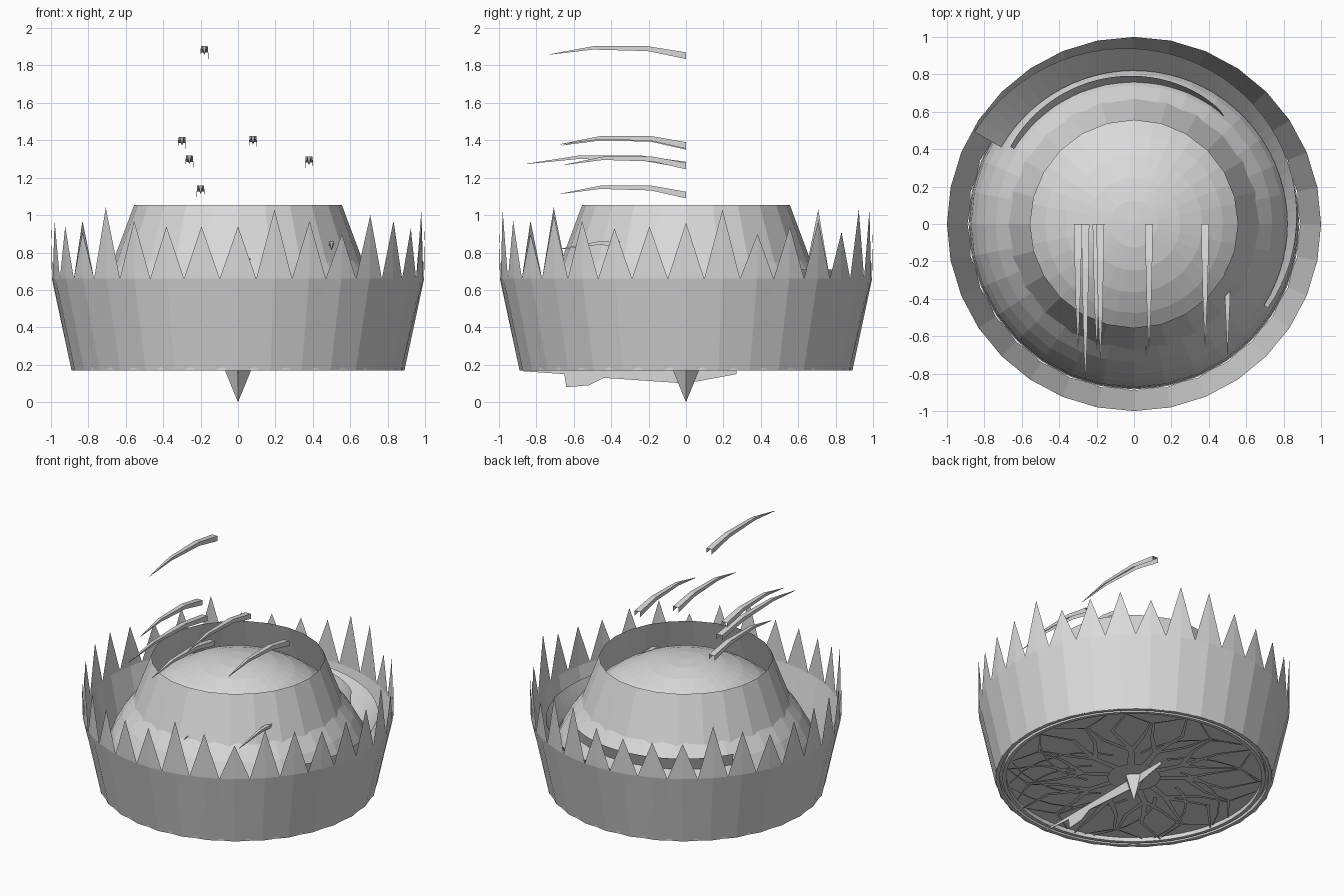
import bpy, bmesh, random
from math import sin, cos, pi, radians
from mathutils import Vector

random.seed(4)
cube = bpy.data.objects.get("Cube")
if cube:
    bpy.data.objects.remove(cube, do_unlink=True)

SHADE = (0.7, 0.7, 0.7, 1)
light_grey = bpy.data.materials.new("light_grey")
light_grey.use_nodes = True
light_grey.diffuse_color = SHADE
light_grey.node_tree.nodes["Principled BSDF"].inputs["Base Color"].default_value = SHADE


def build(name, bm, facing=0):
    """Make an object; facing 1 or -1 turns every face up or down."""
    bmesh.ops.remove_doubles(bm, verts=bm.verts, dist=0.0005)
    bmesh.ops.recalc_face_normals(bm, faces=bm.faces)
    bm.normal_update()
    if facing:
        bmesh.ops.reverse_faces(bm, faces=[f for f in bm.faces if f.normal.z * facing < 0])
    me = bpy.data.meshes.new(name)
    bm.to_mesh(me)
    bm.free()
    me.materials.append(light_grey)
    ob = bpy.data.objects.new(name, me)
    bpy.context.scene.collection.objects.link(ob)
    return ob


def polar(r, a, z):
    return (r * cos(a), r * sin(a), z)


def skin(bm, rows, closed=False):
    """Join equally long point rows with faces; closed joins each row's ends."""
    grid = [[bm.verts.new(p) for p in row] for row in rows]
    for a, b in zip(grid, grid[1:]):
        n = len(a)
        for i in range(n if closed else n - 1):
            j = (i + 1) % n
            bm.faces.new((a[i], a[j], b[j], b[i]))


def loft(name, rows, closed=False, facing=0):
    bm = bmesh.new()
    skin(bm, rows, closed)
    return build(name, bm, facing)


def lathe(name, profile, steps, facing=0):
    rows = [[polar(r, 2 * pi * i / steps, z) for i in range(steps)] for r, z in profile]
    return loft(name, rows, True, facing)


# Outer wall with a crown of pointed staves
COUNT, BASE = 32, 0.17
tips = [0.94, 1.03, 0.97, 0.9, 1.0, 0.97, 0.93, 0.94, 0.96, 1.03, 0.9]
tips += [random.choice((0.91, 0.94, 0.97, 1.03)) for _ in range(17)]
tips += [1.04, 0.97, 0.94, 0.94]
bm = bmesh.new()
step = 2 * pi / COUNT
for k, tip in enumerate(tips):
    a = k * step - pi / 2
    low = [bm.verts.new(polar(0.89 - 0.01 * abs(s), a + s * step / 2, BASE)) for s in (-1, 0, 1)]
    high = [bm.verts.new(polar(0.995, a + s * step / 2, 0.66)) for s in (-1, 0, 1)]
    top = bm.verts.new(polar(1.0, a, tip))
    for i in (0, 1):
        bm.faces.new((low[i], low[i + 1], high[i + 1], high[i]))
        bm.faces.new((high[i], high[i + 1], top))
build("spiked_wall", bm)

# Dome and the open collar around its crown
RINGS = 11
lathe("dome", [(0.88 * cos(t * pi / 2 / RINGS), BASE + 0.02 + 0.86 * sin(t * pi / 2 / RINGS))
               for t in range(RINGS + 1)], 32)
lathe("collar", [(0.555, 1.055), (0.68, 0.72)], 24)


# Curved waves sweeping round the dome
def wave(name, start, end, inner, outer, z_in, z_out, taper):
    rows = []
    for i in range(41):
        t = i / 40
        a = radians(start + (end - start) * t)
        w = taper(t)
        rows.append([polar(inner + (outer - inner) * w * s, a, z_in + (z_out - z_in) * s)
                     for s in (0, 0.5, 1)])
    loft(name, rows)


wave("large_wave", 150, -32, 0.82, 0.985, 0.51, 0.645, lambda t: 1 - 0.85 * t)
wave("small_wave", 148, 50, 0.75, 0.795, 0.60, 0.71, lambda t: abs(sin(pi * (0.15 + 0.85 * t))) ** 0.5)


# Flying blades: bowed channels, open below, pointed at the front
def blade(x, z, length):
    shape = ((0, 0.021, -0.035, 0), (0.28, 0.018, 0.007, 0.033),
             (0.68, 0.011, 0.015, 0.033), (1, 0.001, -0.012, -0.01))
    rows = []
    for t, w, lo, hi in shape:
        rows.append([(x + s * w, -length * t, z + h)
                     for s, h in ((-1, lo), (-1, hi), (1, hi), (1, lo))])
    loft("flying_blade", rows)


for x, z, length in ((-0.18, 1.87, 0.73), (-0.3, 1.385, 0.66), (0.08, 1.39, 0.67),
                     (-0.26, 1.285, 0.85), (0.38, 1.28, 0.65), (-0.2, 1.125, 0.67),
                     (0.5, 0.825, 0.7), (0.065, 0.77, 0.7)):
    blade(x, z, length)

# Underside: floor, rim rings and hub
lathe("floor", [(0, 0.2), (0.88, 0.2)], 64, -1)
for r in (0.872, 0.83):
    lathe("rim_ring", [(r - 0.012, 0.2), (r - 0.012, 0.172), (r + 0.012, 0.172), (r + 0.012, 0.2)], 64)
lathe("hub", [(0, 0.175), (0.17, 0.175)], 24, 1)

# Branches: flat tapering ribbons spreading over the floor
bm = bmesh.new()


def branch(points, width):
    centres = [Vector(polar(r, a, 0.182)) for r, a in points]
    rows = []
    for i, c in enumerate(centres):
        along = centres[min(i + 1, len(centres) - 1)] - centres[max(i - 1, 0)]
        side = Vector((-along.y, along.x, 0)).normalized()
        side *= width * (1 - 0.8 * i / (len(centres) - 1))
        rows.append([c - side, c + side])
    skin(bm, rows)


for k in range(10):
    a = k * pi / 5 + 0.1
    bend = random.uniform(-0.15, 0.15)
    branch([(0.12, a), (0.35, a + bend), (0.6, a - bend), (0.82, a + bend)], 0.026)
    for side in (-1, 1):
        branch([(0.33, a + bend), (0.5, a + side * 0.25), (0.68, a + side * 0.3),
                (0.8, a + side * 0.55)], 0.017)
    # Long thin arcs crossing between the trunks
    turn = random.choice((-1, 1)) * random.uniform(0.8, 1.3)
    branch([(0.3 + 0.5 * t / 6, a + 0.3 + turn * t / 6) for t in range(7)], 0.012)
build("branches", bm, 1)

# Pointed pin below the hub
lathe("centre_pin", [(0, 0.0), (0.07, 0.17), (0, 0.18)], 4)

# Thin pointer fin running to the front
outline = ((-0.87, 0.165), (-0.65, 0.15), (-0.64, 0.08), (-0.52, 0.09),
           (-0.44, 0.13), (0, 0.1), (0.27, 0.15), (0.27, 0.175), (-0.87, 0.175))
bm = bmesh.new()
face = bm.faces.new([bm.verts.new((-0.002, y, z)) for y, z in outline])
new = bmesh.ops.extrude_face_region(bm, geom=[face])["geom"]
bmesh.ops.translate(bm, vec=(0.004, 0, 0), verts=[v for v in new if isinstance(v, bmesh.types.BMVert)])
build("pointer_fin", bm)
